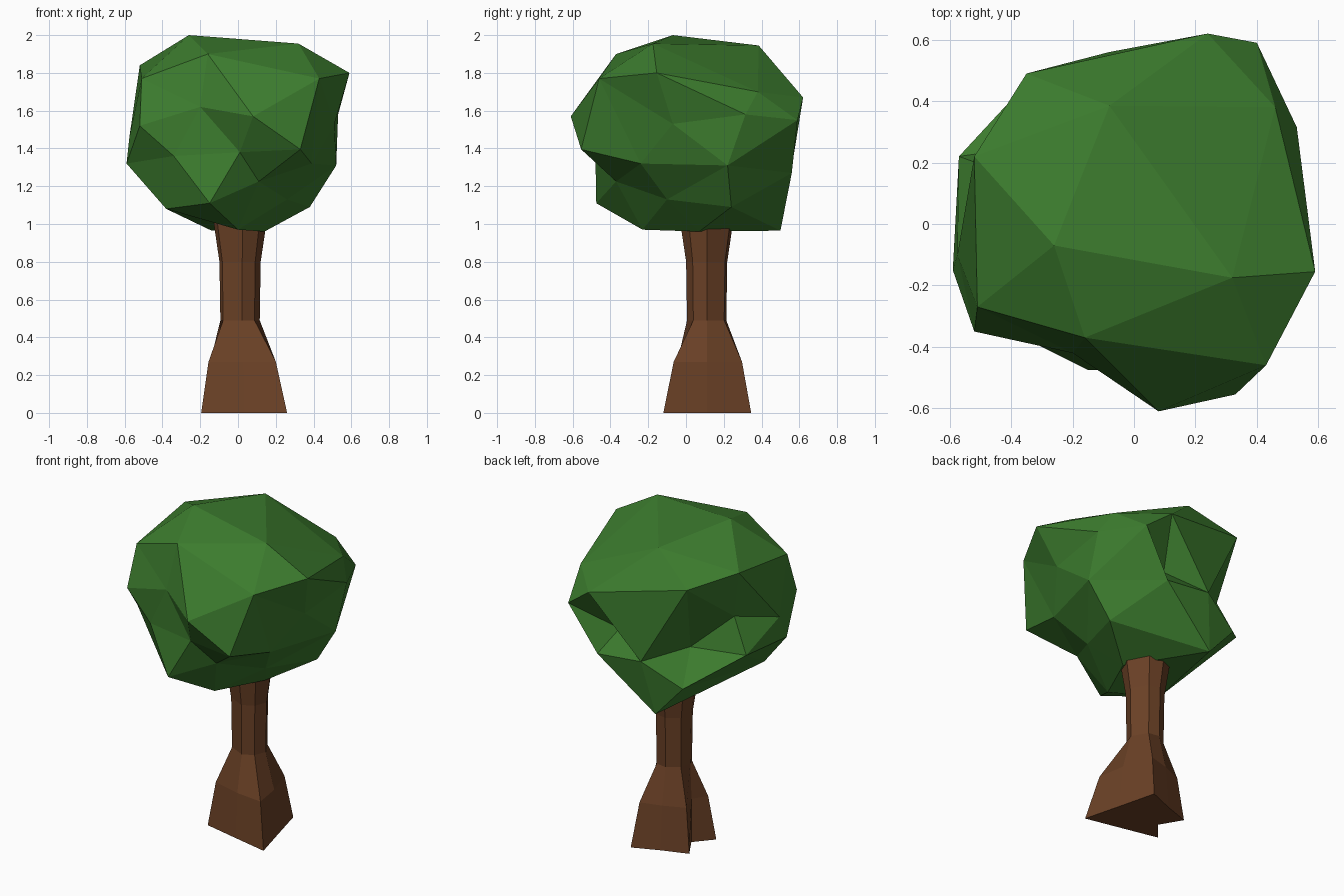
import bpy, bmesh
from mathutils import Vector


def finish(bm, name, color):
    bmesh.ops.recalc_face_normals(bm, faces=bm.faces)
    me = bpy.data.meshes.new(name)
    bm.to_mesh(me)
    bm.free()
    ob = bpy.data.objects.new(name, me)
    bpy.context.collection.objects.link(ob)
    mat = bpy.data.materials.new(name + "_color")
    mat.diffuse_color = (*color, 1)
    me.materials.append(mat)
    return ob


# Trunk: lopsided root flare that blends upward into a round, lofted stem
center = Vector((0.01, 0.11))
base = [Vector(p) - center for p in (
    (-.195, -.02), (.03, -.07), (.26, -.12), (.20, .11),
    (.14, .345), (-.02, .28), (-.18, .225), (-.10, .09))]
levels = [(0, 0, .1), (.27, .36, .115), (.49, 1, .105), (.80, 1, .11), (1.0, 1, .14), (1.1, 1, .15)]
bm = bmesh.new()
rings = []
for z, blend, radius in levels:
    ring = []
    for p in base:
        q = center + p.lerp(p.normalized() * radius, blend)
        ring.append(bm.verts.new((q.x, q.y, z)))
    rings.append(ring)
n = len(base)
for lo, hi in zip(rings, rings[1:]):
    for i in range(n):
        j = (i + 1) % n
        bm.faces.new((lo[i], lo[j], hi[j], hi[i]))
bm.faces.new(rings[0])
bm.faces.new(rings[-1])
finish(bm, "trunk", (.145, .052, .019))

# Canopy: faceted lump; key points are skinned on a sphere, then moved into place
lumps = [
    # crown
    (-.26, -.07, 2.0), (.32, -.175, 1.955), (-.08, .385, 1.945), (-.16, -.37, 1.90),
    (-.52, .22, 1.84), (-.51, -.27, 1.77), (.59, -.155, 1.80), (.43, -.46, 1.77),
    (-.35, .49, 1.79), (.46, .38, 1.70), (.24, .62, 1.67),
    # middle
    (.08, -.61, 1.57), (-.20, -.42, 1.62), (-.52, -.35, 1.52), (-.46, .18, 1.54),
    (.53, .315, 1.58), (.51, -.07, 1.53), (.40, .59, 1.55), (.15, .44, 1.40),
    (.33, -.555, 1.395), (.01, -.48, 1.38), (-.34, -.38, 1.36), (-.59, -.15, 1.32),
    (-.575, -.10, 1.46), (-.22, .27, 1.32), (.39, -.24, 1.32), (.52, .22, 1.31),
    # underside
    (-.57, .22, 1.34), (-.08, .56, 1.30), (.22, .56, 1.27), (.11, -.37, 1.225),
    (-.32, .49, 1.165), (-.15, -.475, 1.11), (-.38, -.23, 1.08), (.38, .24, 1.09),
    (.26, -.10, 1.13), (-.14, .50, .965), (.14, .07, .96), (0, -.23, .97)]
core = Vector((0, 0.02, 1.43))
bm = bmesh.new()
pairs = [(bm.verts.new((Vector(p) - core).normalized()), p) for p in lumps]
bmesh.ops.convex_hull(bm, input=bm.verts[:])
for v, p in pairs:
    v.co = p
finish(bm, "canopy", (.045, .2, .027))
